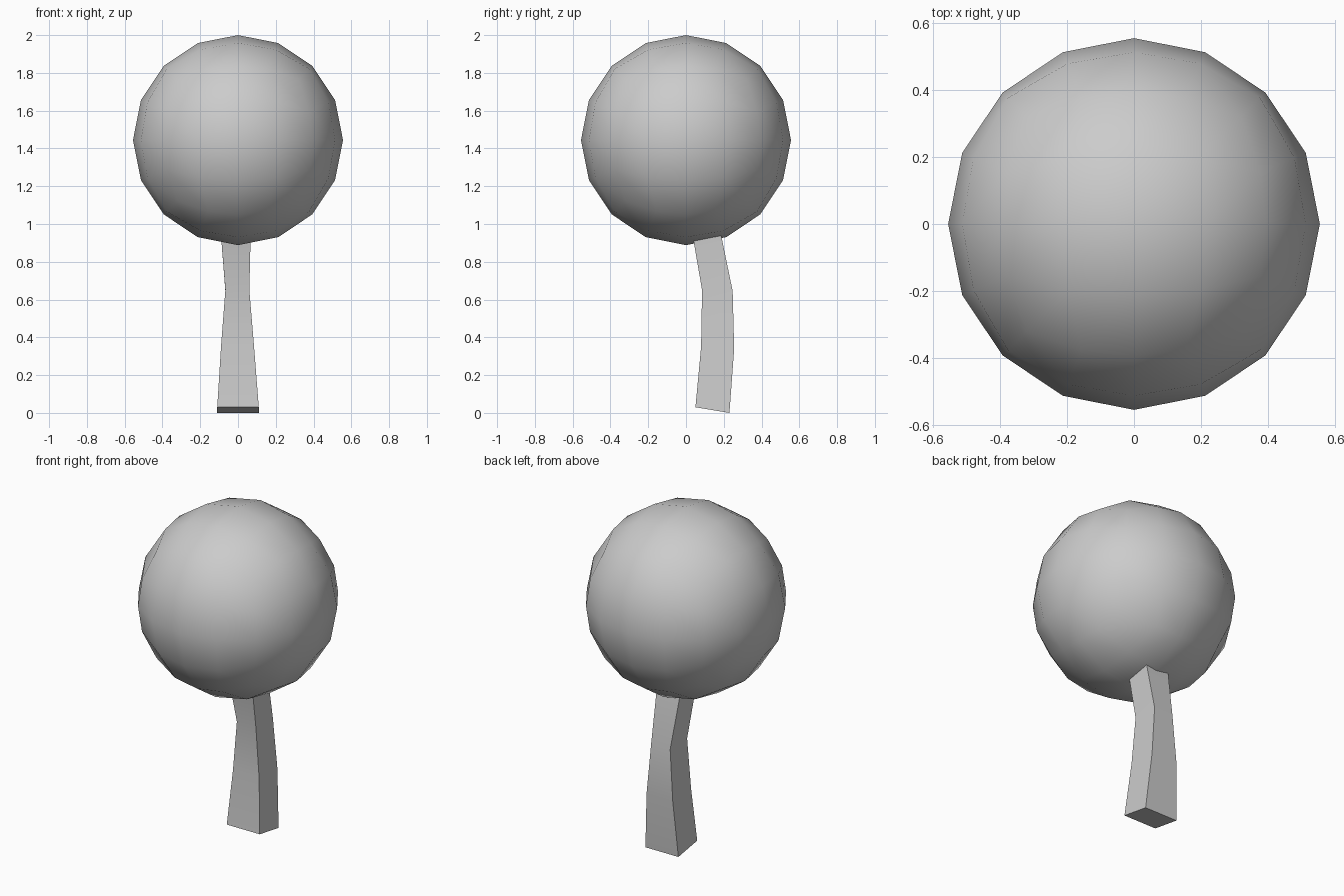
import bpy, bmesh, math
from mathutils import Vector

if "Cube" in bpy.data.objects:
    bpy.data.objects.remove(bpy.data.objects["Cube"])


def finish(bm, name, angle):
    bmesh.ops.recalc_face_normals(bm, faces=bm.faces)
    me = bpy.data.meshes.new(name)
    bm.to_mesh(me)
    bm.free()
    ob = bpy.data.objects.new(name, me)
    bpy.context.collection.objects.link(ob)
    bpy.ops.object.select_all(action='DESELECT')
    ob.select_set(True)
    bpy.context.view_layer.objects.active = ob
    bpy.ops.object.shade_smooth_by_angle(angle=math.radians(angle))


# Round foliage: low-poly ball made from a gridded cube, evenly spread onto a sphere
R = 0.556
bm = bmesh.new()
bmesh.ops.create_cube(bm, size=2)
bmesh.ops.subdivide_edges(bm, edges=bm.edges[:], cuts=3, use_grid_fill=True)
for v in bm.verts:
    d = Vector([math.tan(c * math.pi / 4) for c in v.co])
    v.co = d.normalized() * R + Vector((0, 0, 2 - R))
finish(bm, "foliage", 60)

# Bent, tapering four-sided trunk: x min, x max, y front, y back, z front, z back
sections = [(-0.11, 0.11, 0.05, 0.23, 0.03, 0.0),
            (-0.09, 0.085, 0.08, 0.255, 0.35, 0.34),
            (-0.067, 0.06, 0.085, 0.247, 0.65, 0.645),
            (-0.09, 0.067, 0.035, 0.18, 0.94, 0.97)]
bm = bmesh.new()
rings = []
for x0, x1, y0, y1, z0, z1 in sections:
    rings.append([bm.verts.new(p) for p in
                  ((x0, y0, z0), (x1, y0, z0), (x1, y1, z1), (x0, y1, z1))])
for a, b in zip(rings, rings[1:]):
    for i in range(4):
        j = (i + 1) % 4
        bm.faces.new((a[i], a[j], b[j], b[i]))
bm.faces.new(rings[0][::-1])
bm.faces.new(rings[-1])
finish(bm, "trunk", 60)
